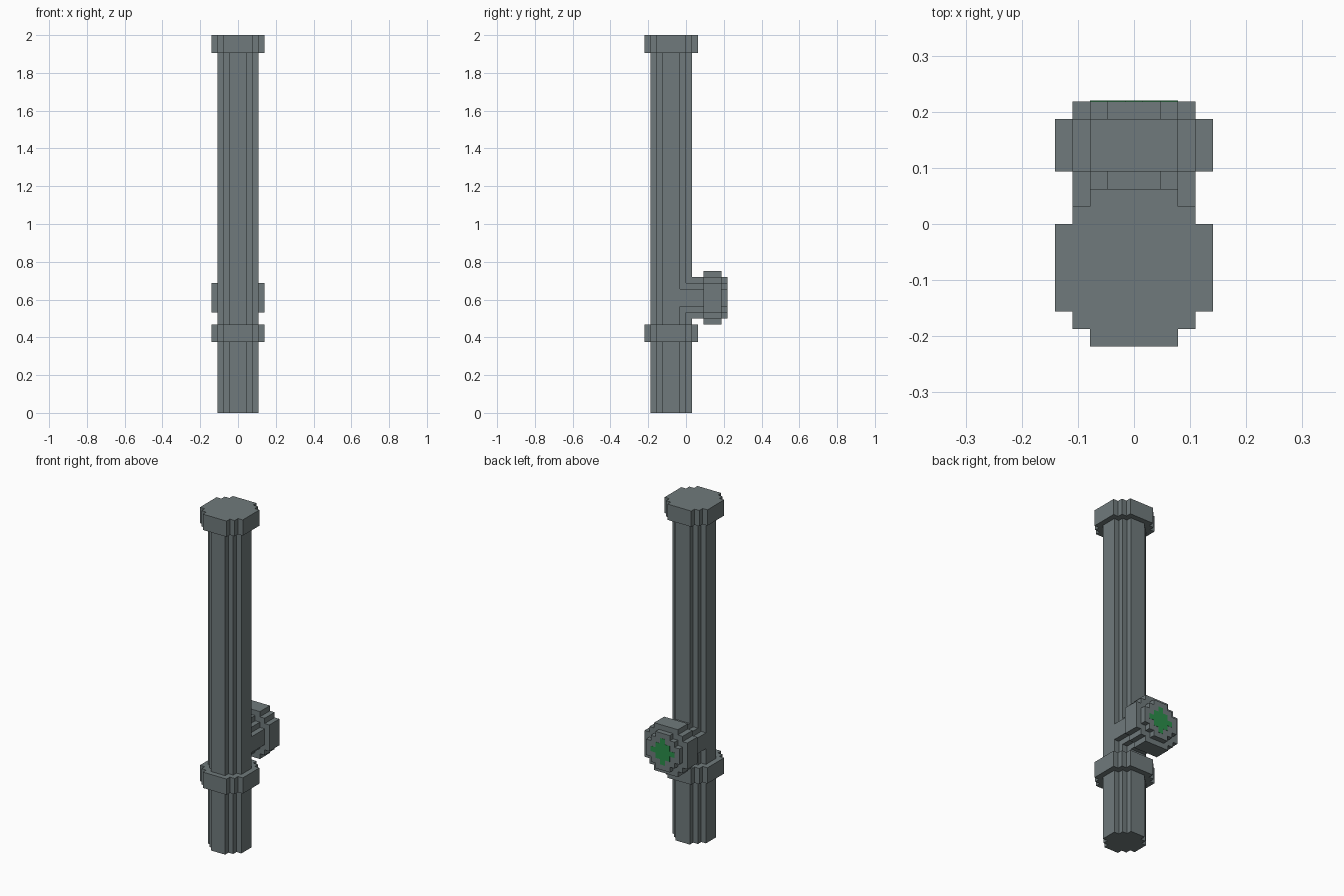
import bpy, bmesh
from mathutils import Vector

if "Cube" in bpy.data.objects:
    bpy.data.objects.remove(bpy.data.objects["Cube"])

V = 1 / 32            # one block of the stepped style
PIPE_Y = -2.5 * V     # axis of the upright pipe
BRANCH_Z = 19.5 * V   # axis of the side outlet


def material(name, rgb):
    m = bpy.data.materials.new(name)
    m.diffuse_color = (*rgb, 1)
    m.use_nodes = True
    m.node_tree.nodes["Principled BSDF"].inputs["Base Color"].default_value = m.diffuse_color
    return m


grey = material("pipe grey", (0.16, 0.195, 0.2))
green = material("marker green", (0.024, 0.27, 0.068))


def stepped_outline(corners):
    """Mirror one quadrant of stair corners (in blocks) into a full loop."""
    q = [Vector(c) * V for c in corners]
    r = q[::-1]
    return (q + [Vector((-p.x, p.y)) for p in r]
            + [-p for p in q] + [Vector((p.x, -p.y)) for p in r])


def extrude(name, corners, start, end, mat, along_y=False):
    """Extrude a stepped disc upright, or backwards along y at outlet height."""
    bm = bmesh.new()
    verts = []
    for p in stepped_outline(corners):
        co = (p.x, start, BRANCH_Z + p.y) if along_y else (p.x, PIPE_Y + p.y, start)
        verts.append(bm.verts.new(co))
    face = bm.faces.new(verts)
    top = bmesh.ops.extrude_face_region(bm, geom=[face])
    move = Vector((0, end - start, 0)) if along_y else Vector((0, 0, end - start))
    bmesh.ops.translate(bm, vec=move,
                        verts=[g for g in top["geom"] if isinstance(g, bmesh.types.BMVert)])
    bmesh.ops.recalc_face_normals(bm, faces=bm.faces)
    mesh = bpy.data.meshes.new(name)
    bm.to_mesh(mesh)
    bm.free()
    mesh.materials.append(mat)
    obj = bpy.data.objects.new(name, mesh)
    bpy.context.collection.objects.link(obj)
    return obj


# Quadrant stair corners, from the right side round to the top
PIPE = [(3.5, 1.5), (2.5, 1.5), (2.5, 2.5), (1.5, 2.5), (1.5, 3.5)]
COLLAR = [(4.5, 2.5), (3.5, 2.5), (3.5, 3.5), (2.5, 3.5), (2.5, 4.5)]
MARK = [(2.5, 0.5), (1.5, 0.5), (1.5, 1.5), (0.5, 1.5), (0.5, 2.5)]

# Upright pipe with two collars
extrude("upright_pipe", PIPE, 0, 63 * V, grey)
extrude("lower_collar", COLLAR, 12 * V, 15 * V, grey)
extrude("top_collar", COLLAR, 61 * V, 64 * V, grey)

# Side outlet with its collar and green end marker
extrude("outlet_pipe", PIPE, -1 * V, 7 * V, grey, True)
extrude("outlet_collar", COLLAR, 3 * V, 6 * V, grey, True)
extrude("outlet_marker", MARK, 7 * V - 0.002, 7 * V + 0.001, green, True)
